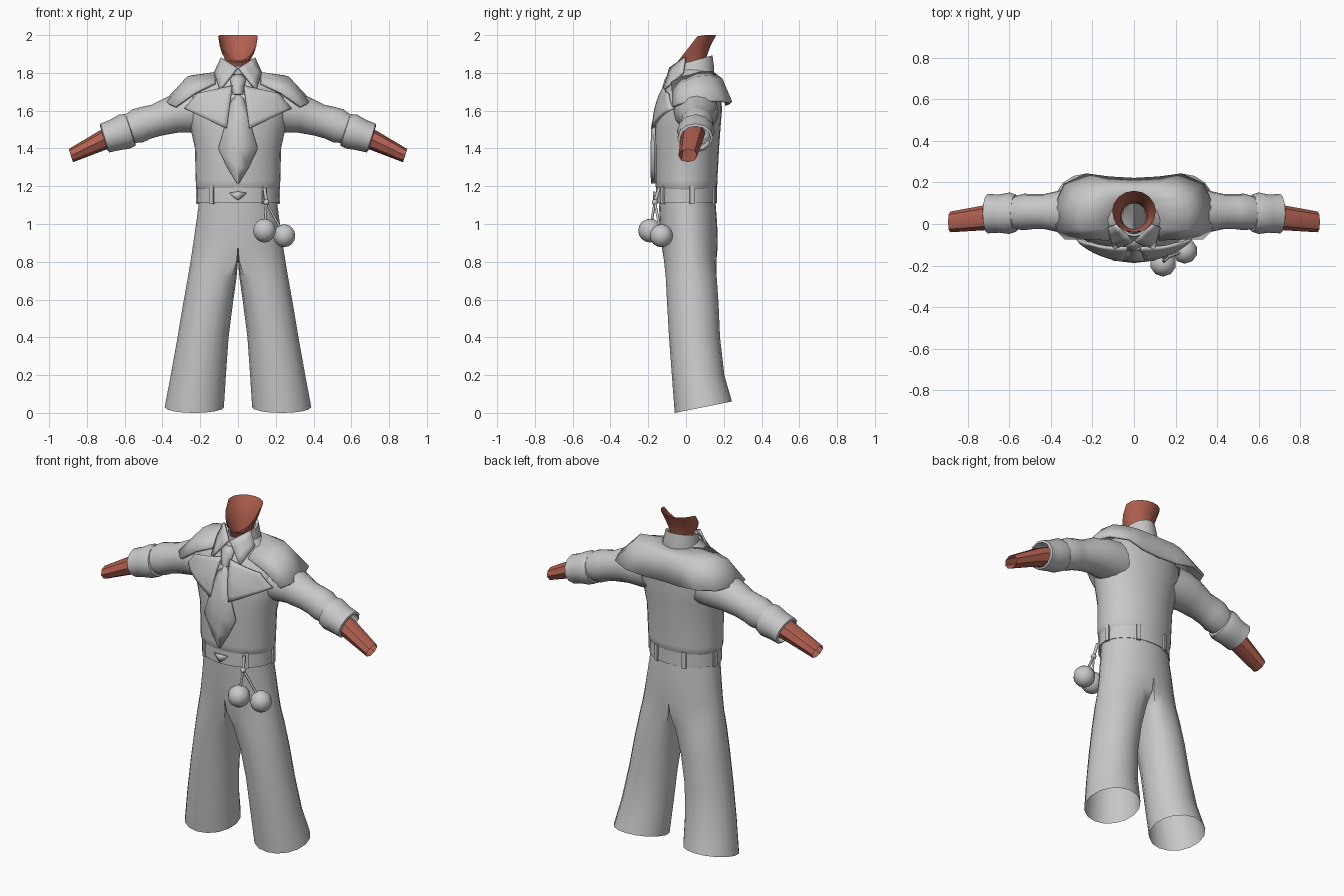
import bpy, bmesh, math
from mathutils import Vector

if "Cube" in bpy.data.objects:
    bpy.data.objects.remove(bpy.data.objects["Cube"])

def material(name, rgb):
    m = bpy.data.materials.new(name)
    m.diffuse_color = (*rgb, 1)
    m.use_nodes = True
    m.node_tree.nodes["Principled BSDF"].inputs["Base Color"].default_value = m.diffuse_color
    return m

CLOTH = material("grey_cloth", (0.58, 0.58, 0.58))
SKIN = material("warm_skin", (0.45, 0.12, 0.08))

def finish(name, bm, mat=CLOTH, mirror=False, thick=0, angle=40):
    """Turn a bmesh into a smooth shaded object."""
    bmesh.ops.recalc_face_normals(bm, faces=bm.faces[:])
    me = bpy.data.meshes.new(name)
    bm.to_mesh(me)
    bm.free()
    me.materials.append(mat)
    ob = bpy.data.objects.new(name, me)
    bpy.context.collection.objects.link(ob)
    bpy.ops.object.select_all(action='DESELECT')
    ob.select_set(True)
    bpy.context.view_layer.objects.active = ob
    bpy.ops.object.shade_smooth_by_angle(angle=math.radians(angle))
    if mirror:
        ob.modifiers.new("mirror", 'MIRROR')
    if thick:
        s = ob.modifiers.new("thickness", 'SOLIDIFY')
        s.thickness, s.offset = thick, 0
    return ob

def grid(rows, closed=True):
    """Bridge rows of points into a sheet or tube."""
    bm = bmesh.new()
    vs = [[bm.verts.new(p) for p in r] for r in rows]
    n = len(rows[0])
    for a, b in zip(vs, vs[1:]):
        for i in range(n if closed else n - 1):
            j = (i + 1) % n
            bm.faces.new((a[i], a[j], b[j], b[i]))
    return bm

def flat_ring(z, rx, yf, yb, n=28, tilt=0):
    cy, ry = (yf + yb) / 2, (yb - yf) / 2
    return [(rx * math.sin(t), cy - ry * math.cos(t), z - tilt * ry * math.cos(t))
            for t in (2 * math.pi * i / n for i in range(n))]

def arm_ring(x, y, z, ry, rz, n):
    """Ring across the sloping arm direction."""
    return [(x + 0.3 * rz * math.cos(t), y + ry * math.sin(t), z + 0.95 * rz * math.cos(t))
            for t in (2 * math.pi * i / n for i in range(n))]

def patch(a, b, c, d, n=6, place=None):
    a, b, c, d = map(Vector, (a, b, c, d))
    rows = []
    for i in range(n + 1):
        l, r = a.lerp(d, i / n), b.lerp(c, i / n)
        rows.append([l.lerp(r, j / n) for j in range(n + 1)])
    if place:
        rows = [[place(p) for p in r] for r in rows]
    return grid(rows, False)

# Jacket body
TORSO = [(1.18, .212, -.15, .155), (1.195, .222, -.16, .165), (1.23, .224, -.163, .166),
         (1.4, .228, -.163, .175), (1.5, .25, -.165, .182), (1.6, .272, -.152, .19),
         (1.67, .265, -.13, .188), (1.73, .22, -.10, .173), (1.78, .14, -.075, .155),
         (1.82, .09, -.05, .13)]
finish("jacket_body", grid([flat_ring(*s) for s in TORSO]))

def on_chest(p):
    """Lay a point on the front of the jacket."""
    for s, e in zip(TORSO, TORSO[1:]):
        if s[0] <= p.z <= e[0]:
            f = (p.z - s[0]) / (e[0] - s[0])
            rx, yf, yb = (s[k] + f * (e[k] - s[k]) for k in (1, 2, 3))
            q = min(.95, p.x / max(rx, .31))
            return Vector((p.x, (yf + yb) / 2 - (yb - yf) / 2 * math.sqrt(1 - q * q) - .014, p.z))
    return p

# Sleeves, cuffs and bare wrists
SLEEVE = [(.18, .05, 1.60, .12, .12), (.26, .055, 1.592, .118, .115), (.34, .06, 1.58, .105, .1),
          (.43, .06, 1.55, .085, .086), (.49, .06, 1.535, .085, .088), (.53, .058, 1.52, .088, .092),
          (.57, .055, 1.505, .08, .08), (.62, .05, 1.485, .075, .075)]
finish("sleeve", grid([arm_ring(*s, 16) for s in SLEEVE]), mirror=True)
CUFF = [(.565, .052, 1.50, .07, .07), (.57, .052, 1.498, .09, .088), (.60, .052, 1.49, .1, .095),
        (.65, .05, 1.472, .092, .085), (.705, .05, 1.455, .095, .08), (.71, .05, 1.453, .08, .068),
        (.66, .05, 1.47, .075, .064)]
finish("cuff", grid([arm_ring(*s, 12) for s in CUFF]), mirror=True)
WRIST = [(.62, .04, 1.48, .062, .06), (.72, .03, 1.442, .06, .053), (.885, .01, 1.362, .05, .037)]
finish("wrist", grid([arm_ring(*s, 8) for s in WRIST]), SKIN, mirror=True)

# Neck with a slanted open top
neck = [flat_ring(1.79, .06, -.025, .10, 16), flat_ring(1.87, .066, -.035, .11, 16, .25)]
top = []
for i in range(16):
    t = 2 * math.pi * i / 16
    f = (1 - math.cos(t)) / 2
    top.append((.105 * math.sin(t), .06 - .1 * math.cos(t), 1.865 + .135 * min(1, f * 1.9)))
neck.append([((a[0] + b[0]) / 2 + .1 * a[0], (a[1] + b[1]) / 2 - .005, (a[2] + b[2]) / 2)
             for a, b in zip(neck[1], top)])
neck.append(top)
finish("neck", grid(neck), SKIN)

# Shirt collar band and its two points
finish("collar_band", grid([flat_ring(1.75, .108, -.07, .15, 20, .3), flat_ring(1.80, .1, -.07, .148, 20, .3),
                            flat_ring(1.865, .083, -.06, .14, 20, .28), flat_ring(1.86, .07, -.048, .125, 20, .28),
                            flat_ring(1.80, .07, -.045, .12, 20, .28)]))
finish("collar_point", patch((.004, -.085, 1.825), (.088, -.005, 1.88), (.124, -.015, 1.8), (.095, -.118, 1.71), 3),
       mirror=True, thick=.012)

# Broad collar draped over shoulders and back: (inner, middle, outer) stations
CAPE = [((0, .14, 1.80), (0, .187, 1.765), (0, .215, 1.63)),
        ((.05, .135, 1.80), (.12, .187, 1.765), (.12, .222, 1.63)),
        ((.08, .11, 1.80), (.19, .165, 1.77), (.23, .238, 1.645)),
        ((.1, .08, 1.80), (.245, .12, 1.78), (.335, .19, 1.65)),
        ((.11, .04, 1.79), (.265, .05, 1.775), (.38, .08, 1.65)),
        ((.12, -.02, 1.775), (.26, -.02, 1.74), (.37, -.03, 1.638)),
        ((.12, -.075, 1.745), (.225, -.07, 1.695), (.33, -.07, 1.62))]
finish("draped_collar", grid([list(s) for s in CAPE], False), mirror=True, thick=.015, angle=50)

# Lapels
finish("lapel", patch((.03, 0, 1.73), (.215, 0, 1.69), (.28, 0, 1.61), (.06, 0, 1.505), 8, on_chest),
       mirror=True, thick=.014)

# Tie: knot and blade as ridged strips (height, half width, front)
TIE = [(1.79, .022, -.085), (1.765, .04, -.108), (1.69, .026, -.128), (1.685, .022, -.122),
       (1.64, .036, -.15), (1.52, .068, -.178), (1.40, .104, -.182), (1.30, .056, -.182), (1.215, .003, -.18)]
finish("tie", grid([[(-w, y + .012, z), (0, y, z), (w, y + .012, z)] for z, w, y in TIE], False), thick=.012)

# Trousers: one flared leg, mirrored
LEG = [(1.13, 0, .205, -.145, .155, 0), (1.0, 0, .222, -.138, .165, 0), (.89, 0, .238, -.13, .168, 0),
       (.81, 0, .25, -.123, .168, .15), (.72, .012, .265, -.115, .17, .6), (.58, .03, .29, -.102, .174, .9),
       (.4, .05, .32, -.09, .18, 1), (.2, .064, .356, -.075, .203, 1), (.03, .075, .388, -.06, .243, 1)]
rows = []
for k, (z, xi, xo, yf, yb, full) in enumerate(LEG):
    cy, ry, row = (yf + yb) / 2, (yb - yf) / 2, []
    for i in range(16):
        t = math.pi * (i - 8) / 8
        lower = Vector(((xi + xo) / 2 + (xo - xi) / 2 * math.cos(t), ry * math.sin(t), 0))
        if abs(t) < 2.4:
            upper = Vector((max(0, xo * math.cos(t / 1.5)), ry * math.sin(t / 1.5), 0))
        else:
            upper = Vector((0, math.copysign(ry * (math.pi - abs(t)) / (math.pi / 4), t), 0))
        p = upper.lerp(lower, full)
        row.append((p.x, p.y + cy, z + (.2 * p.y if k == len(LEG) - 1 else 0)))
    rows.append(row)
bm = grid(rows)
inside = [f for f in bm.faces if all(v.co.x < .001 for v in f.verts)]
bmesh.ops.delete(bm, geom=inside, context='FACES')
finish("trouser_leg", bm, mirror=True, angle=60)

# Belt, belt loops and buckle
finish("belt", grid([flat_ring(1.115, .2, -.14, .15), flat_ring(1.11, .216, -.158, .163),
                     flat_ring(1.195, .214, -.158, .163), flat_ring(1.195, .2, -.14, .15)]))

def box(name, loc, size, turn=0, mirror=False):
    bm = bmesh.new()
    bmesh.ops.create_cube(bm, size=1)
    c, s = math.cos(turn), math.sin(turn)
    for v in bm.verts:
        x, y, z = (v.co[i] * size[i] for i in range(3))
        v.co = (loc[0] + x * c - y * s, loc[1] + x * s + y * c, loc[2] + z)
    return finish(name, bm, mirror=mirror)

for i, deg in enumerate((40, 100, 155)):
    t = math.radians(deg)
    box(f"belt_loop_{i + 1}", (.217 * math.sin(t), .0025 - .162 * math.cos(t), 1.153),
        (.024, .014, .096), math.atan2(.16 * math.sin(t), .217 * math.cos(t)), True)
finish("buckle", grid([[(-.045, -.16, 1.165), (0, -.17, 1.172), (.045, -.16, 1.165)],
                       [(-.02, -.164, 1.14), (0, -.172, 1.125), (.02, -.164, 1.14)]], False), thick=.008)

# Two pompoms hanging on cords from a knot
def ball(name, loc, r):
    bm = bmesh.new()
    bmesh.ops.create_uvsphere(bm, u_segments=10, v_segments=8, radius=r)
    bmesh.ops.translate(bm, verts=bm.verts, vec=loc)
    finish(name, bm, angle=60)

def cord(name, a, b, r=.007):
    a, b = Vector(a), Vector(b)
    u = (b - a).orthogonal().normalized() * r
    w = (b - a).normalized().cross(u)
    finish(name, grid([[p + u * math.cos(t) + w * math.sin(t) for t in (i * math.pi / 3 for i in range(6))]
                       for p in (a, b)]), angle=70)

KNOT = (.15, -.165, 1.115)
ball("cord_knot", KNOT, .016)
cord("cord_loop", (.14, -.142, 1.19), KNOT, .009)
for i, (loc, r) in enumerate((((.14, -.19, .965), .063), ((.245, -.13, .938), .061))):
    cord(f"cord_{i + 1}", KNOT, loc)
    ball(f"pompom_{i + 1}", loc, r)
